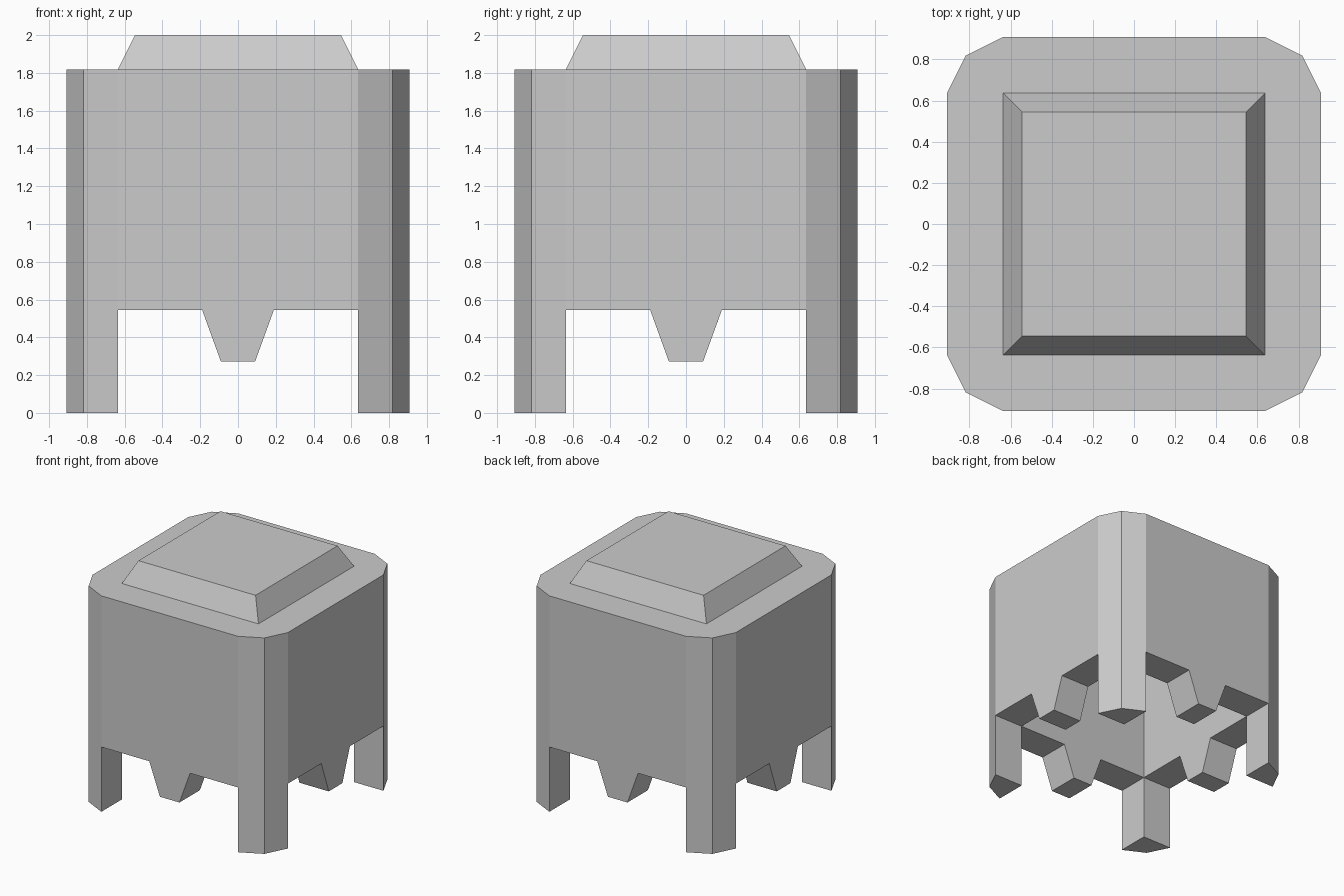
import bpy, bmesh
from math import pi
from mathutils import Matrix, Vector

if "Cube" in bpy.data.objects:
    bpy.data.objects.remove(bpy.data.objects["Cube"])

U = 1 / 11                      # the model sits on an 11-unit grid
IN, MID, OUT = 7 * U, 9 * U, 10 * U
GAP, TOP = 6 * U, 20 * U        # underside of walls, top of walls


def prism(bm, loop, offset, skip=(), start=True, end=True):
    """Extrude a loop along offset, leaving out the listed sides and caps."""
    a = [bm.verts.new(p) for p in loop]
    b = [bm.verts.new(Vector(p) + Vector(offset)) for p in loop]
    n = len(a)
    for i in range(n):
        if i not in skip:
            j = (i + 1) % n
            bm.faces.new((a[i], a[j], b[j], b[i]))
    if start:
        bm.faces.new(a)
    if end:
        bm.faces.new(b)


def finish(bm, name):
    bmesh.ops.remove_doubles(bm, verts=bm.verts, dist=1e-4)
    bmesh.ops.dissolve_limit(bm, angle_limit=0.01, verts=bm.verts, edges=bm.edges)
    bmesh.ops.recalc_face_normals(bm, faces=bm.faces)
    me = bpy.data.meshes.new(name)
    bm.to_mesh(me)
    bm.free()
    ob = bpy.data.objects.new(name, me)
    bpy.context.collection.objects.link(ob)
    return ob


# Hollow body: one wall with a tooth plus one corner post, turned four times
body = bmesh.new()
wall = [(-IN, TOP), (-IN, GAP), (-.19, GAP), (-U, 3 * U),
        (U, 3 * U), (.19, GAP), (IN, GAP), (IN, TOP)]
post = [(IN, -IN), (IN, -OUT), (MID, -MID), (OUT, -IN)]
prism(body, [(x, -OUT, z) for x, z in wall], (0, OUT - IN, 0), skip=(0, 6))
prism(body, [(x, y, 0) for x, y in post], (0, 0, GAP), end=False)
prism(body, [(x, y, GAP) for x, y in post], (0, 0, TOP - GAP), skip=(0, 3), start=False)
quarter = body.verts[:] + body.edges[:] + body.faces[:]
for k in (1, 2, 3):
    copy = bmesh.ops.duplicate(body, geom=quarter)["geom"]
    verts = [v for v in copy if isinstance(v, bmesh.types.BMVert)]
    bmesh.ops.rotate(body, verts=verts, cent=(0, 0, 0),
                     matrix=Matrix.Rotation(k * pi / 2, 3, 'Z'))
finish(body, "body_with_legs")

# Raised lid with sloped sides
lid = bmesh.new()
bmesh.ops.create_cube(lid, size=2)
for v in lid.verts:
    r, z = (6 * U, 2) if v.co.z > 0 else (IN, TOP)
    v.co = (v.co.x * r, v.co.y * r, z)
finish(lid, "lid")
